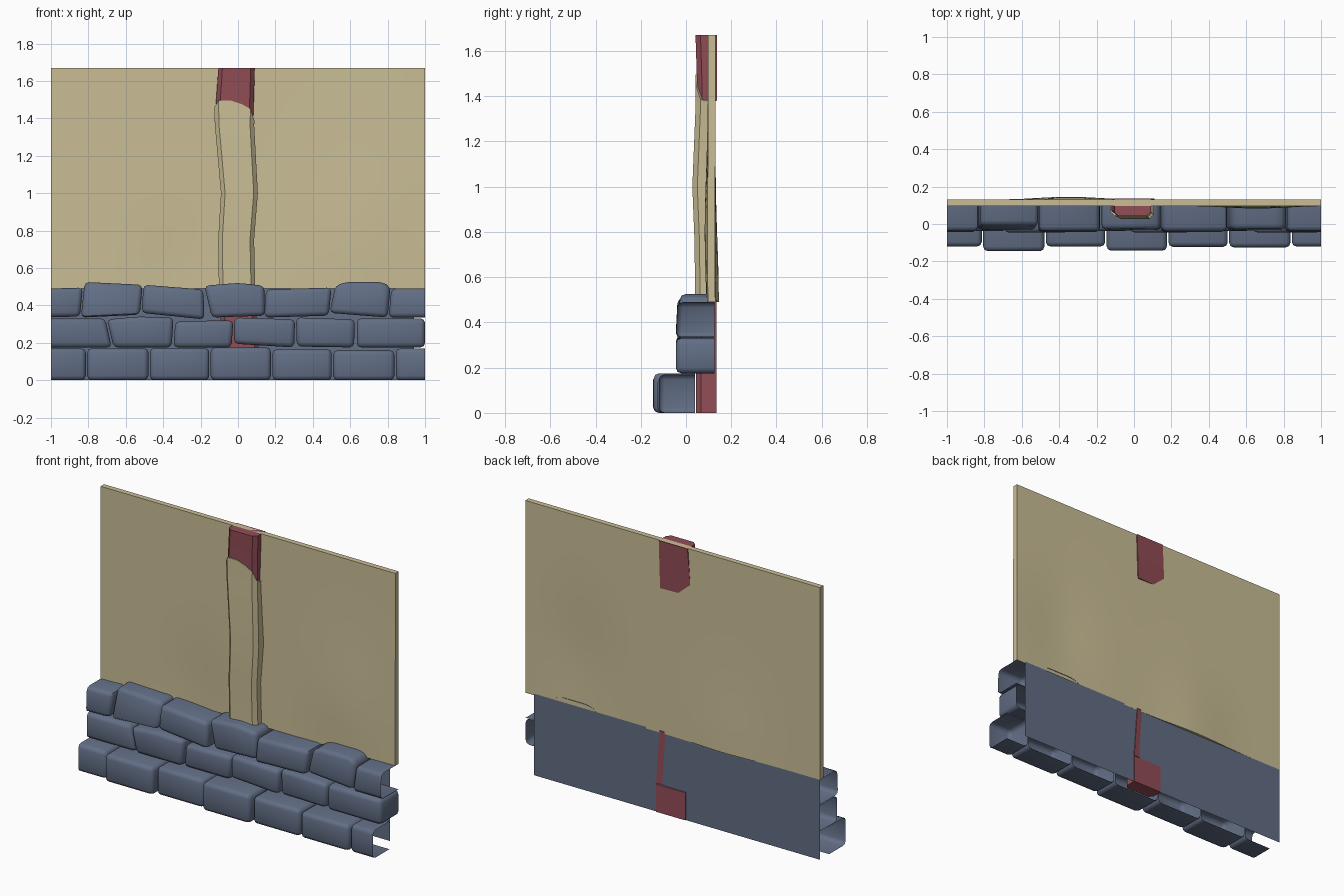
import bpy, bmesh, math

if "Cube" in bpy.data.objects:
    bpy.data.objects.remove(bpy.data.objects["Cube"])


def material(name, rgb):
    m = bpy.data.materials.new(name)
    lin = [((c / 255 + 0.055) / 1.055) ** 2.4 for c in rgb]
    m.diffuse_color = (*lin, 1)
    m.use_nodes = True
    m.node_tree.nodes["Principled BSDF"].inputs["Base Color"].default_value = m.diffuse_color
    return m


PLASTER = material("plaster", (202, 190, 150))
STONE = material("blue_grey_stone", (98, 110, 133))
WOOD = material("red_wood", (146, 77, 86))


def finish(bm, name, mat, angle=35):
    me = bpy.data.meshes.new(name)
    bm.to_mesh(me)
    bm.free()
    me.materials.append(mat)
    me.shade_smooth()
    me.set_sharp_from_angle(angle=math.radians(angle))
    ob = bpy.data.objects.new(name, me)
    bpy.context.collection.objects.link(ob)
    return ob


def loft(rings, closed, caps=False):
    bm = bmesh.new()
    rows = [[bm.verts.new(p) for p in r] for r in rings]
    n = len(rows[0])
    for a, b in zip(rows, rows[1:]):
        for i in range(n if closed else n - 1):
            j = (i + 1) % n
            bm.faces.new((a[i], a[j], b[j], b[i]))
    if caps:
        bm.faces.new(rows[0][::-1])
        bm.faces.new(rows[-1])
    bmesh.ops.recalc_face_normals(bm, faces=bm.faces)
    return bm


# Stones: open-backed bevelled blocks from a front outline, trimmed at x = +-1
def stone(name, outline, front, back, tilt=0.0):
    bm = bmesh.new()
    zmid = sum(p[1] for p in outline) / len(outline)
    f = [bm.verts.new((x, front + (tilt if z > zmid else 0), z)) for x, z in outline]
    b = [bm.verts.new((x, back, z)) for x, z in outline]
    n = len(f)
    bm.faces.new(f)
    bm.faces.new(b[::-1])
    for i in range(n):
        j = (i + 1) % n
        bm.faces.new((f[i], b[i], b[j], f[j]))
    bmesh.ops.recalc_face_normals(bm, faces=bm.faces)
    edges = [e for e in bm.edges if not all(v.co.y > back - 1e-4 for v in e.verts)]
    bmesh.ops.bevel(bm, geom=edges, offset=0.024, segments=2, profile=0.5,
                    affect='EDGES', clamp_overlap=True)
    bm.normal_update()
    rear = [fc for fc in bm.faces if all(v.co.y > back - 1e-4 for v in fc.verts)]
    bmesh.ops.delete(bm, geom=rear, context='FACES')
    for s in (-1, 1):
        bmesh.ops.bisect_plane(bm, geom=bm.verts[:] + bm.edges[:] + bm.faces[:],
                               plane_co=(s, 0, 0), plane_no=(s, 0, 0), clear_outer=True)
    finish(bm, name, STONE, 50)


# Bottom course
g = 0.004
cuts = [-1.15, -0.81, -0.475, -0.15, 0.18, 0.505, 0.84, 1.15]
fronts = [-0.12, -0.145, -0.12, -0.143, -0.122, -0.125, -0.12]
tops = [0.17, 0.17, 0.172, 0.175, 0.165, 0.16, 0.17]
for i, (a, b) in enumerate(zip(cuts, cuts[1:])):
    stone(f"bottom_stone_{i + 1}", [(a + g, 0), (b - g, 0), (b - g, tops[i]), (a + g, tops[i])],
          fronts[i], 0.04)

# Middle course
middle = [
    [(-1.15, 0.175), (-0.675, 0.175), (-0.71, 0.33), (-1.15, 0.33)],
    [(-0.665, 0.175), (-0.355, 0.175), (-0.345, 0.335), (-0.53, 0.34), (-0.70, 0.325)],
    [(-0.345, 0.175), (-0.035, 0.175), (-0.025, 0.32), (-0.335, 0.315)],
    [(-0.022, 0.195), (0.30, 0.175), (0.305, 0.325), (-0.02, 0.335)],
    [(0.315, 0.18), (0.62, 0.175), (0.625, 0.325), (0.31, 0.335)],
    [(0.635, 0.175), (1.0, 0.175), (1.0, 0.33), (0.635, 0.33)],
]
for i, o in enumerate(middle):
    stone(f"middle_stone_{i + 1}", o, -0.045 if i % 2 else -0.038, 0.126)

# Top course
upper = [
    [(-1.15, 0.335), (-0.845, 0.34), (-0.83, 0.495), (-1.15, 0.485)],
    [(-0.84, 0.335), (-0.525, 0.35), (-0.51, 0.51), (-0.82, 0.525)],
    [(-0.515, 0.36), (-0.18, 0.325), (-0.185, 0.485), (-0.505, 0.51)],
    [(-0.14, 0.335), (0.145, 0.345), (0.14, 0.505), (0.0, 0.52), (-0.18, 0.505)],
    [(0.14, 0.335), (0.485, 0.345), (0.50, 0.495), (0.15, 0.485)],
    [(0.49, 0.36), (0.80, 0.335), (0.815, 0.50), (0.77, 0.525), (0.58, 0.525), (0.52, 0.505)],
    [(0.805, 0.335), (1.15, 0.335), (1.15, 0.49), (0.82, 0.49)],
]
for i, o in enumerate(upper):
    stone(f"top_stone_{i + 1}", o, (-0.045, -0.035)[i % 2], 0.126, 0.03 if i == 1 else 0.008)

# Flat stone backing sheet
finish(loft([[(-1, 0.13, 0), (0.94, 0.13, 0)], [(-1, 0.13, 0.5), (0.94, 0.13, 0.5)]], False),
       "stone_backing", STONE)


# Gently uneven plaster panel
def wave(x, z):
    hump = 0.016 * math.exp(-((x + 0.35) / 0.22) ** 2 - ((z - 0.5) / 0.35) ** 2)
    dip = 0.015 * math.exp(-((x - 0.66) / 0.22) ** 2 - ((z - 0.8) / 0.35) ** 2)
    return hump - dip


rings = []
NX, NZ = 20, 12
zs = [0.49 + 1.18 * k / NZ for k in range(NZ + 1)]
for i in range(NX + 1):
    x = -1 + 2 * i / NX
    rings.append([(x, 0.097 + wave(x, z), z) for z in zs]
                 + [(x, 0.130 + wave(x, z), z) for z in reversed(zs)])
finish(loft(rings, True, True), "plaster_panel", PLASTER)


# Timber post section: left, right, front, back-left, back-right
def section(l, r, f, bl, br, z, grow=0.0):
    l, r, f = l - grow, r + grow, f - grow
    c, m = 0.022, (l + r) / 2
    pts = [(l, bl), (l, f + c), (l + c, f), (m - 0.02, f), (m + 0.04, f),
           (r - c, f), (r, f + c), (r, br)]
    zz = z if isinstance(z, list) else [z] * 8
    return [(p[0], p[1], h) for p, h in zip(pts, zz)]


post = [
    (0.0, -0.09, 0.11, 0.045, 0.135, 0.135),
    (0.17, -0.09, 0.11, 0.045, 0.135, 0.135),
    (0.175, -0.09, 0.11, 0.045, 0.115, 0.134),
    (0.5, -0.096, 0.086, 0.046, 0.115, 0.134),
    (0.52, -0.096, 0.086, 0.046, 0.11, 0.11),
    (0.75, -0.10, 0.08, 0.044, 0.11, 0.11),
    (1.0, -0.085, 0.10, 0.034, 0.11, 0.11),
    (1.37, -0.118, 0.08, 0.049, 0.11, 0.11),
    (1.38, -0.118, 0.08, 0.049, 0.126, 0.136),
    (1.45, -0.12, 0.083, 0.049, 0.13, 0.136),
    (1.67, -0.105, 0.09, 0.042, 0.136, 0.136),
]
finish(loft([section(*p[1:], p[0]) for p in post], True, True), "timber_post", WOOD)

# Plaster coat over the post with a ragged broken top edge
ragged = [1.45, 1.46, 1.495, 1.495, 1.475, 1.45, 1.385, 1.38]
coat = [section(*post[k][1:4], 0.11, 0.11, post[k][0] if k > 3 else 0.49, 0.006)
        for k in (3, 5, 6, 7)]
coat += [section(*post[9][1:4], 0.11, 0.11, ragged, 0.006),
         section(*post[9][1:4], 0.11, 0.11, ragged, -0.004)]
finish(loft(coat, False), "plaster_coat", PLASTER)
